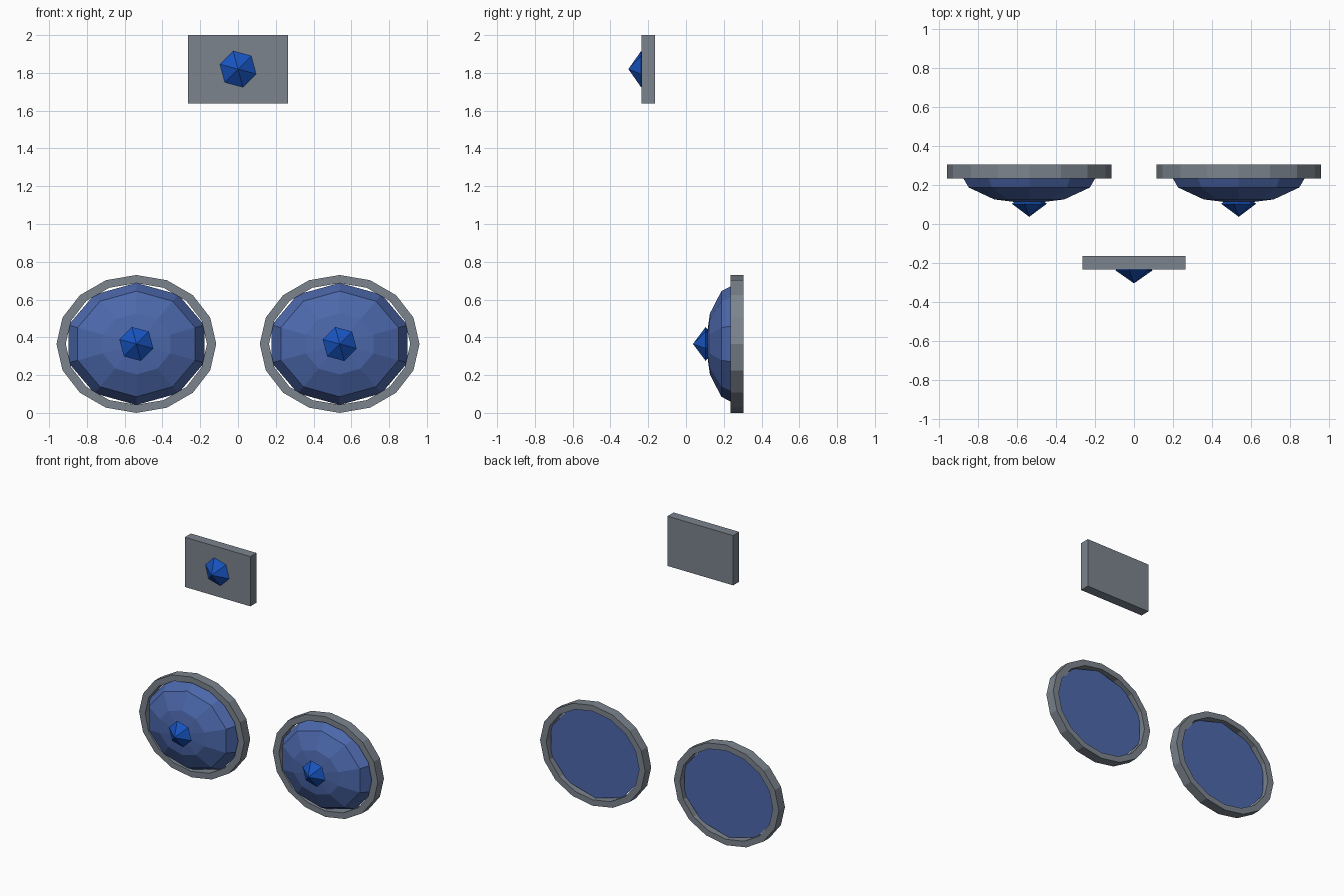
import bpy, bmesh
from math import sin, cos, pi, radians

if "Cube" in bpy.data.objects:
    bpy.data.objects.remove(bpy.data.objects["Cube"])


def material(name, rgb):
    m = bpy.data.materials.new(name)
    m.diffuse_color = (*rgb, 1)
    m.use_nodes = True
    m.node_tree.nodes["Principled BSDF"].inputs["Base Color"].default_value = m.diffuse_color
    return m


def build(name, bm, mat):
    bmesh.ops.recalc_face_normals(bm, faces=bm.faces)
    me = bpy.data.meshes.new(name)
    bm.to_mesh(me)
    bm.free()
    ob = bpy.data.objects.new(name, me)
    bpy.context.collection.objects.link(ob)
    me.materials.append(mat)
    return ob


def loop(bm, n, cx, cz, y, rx, rz, start=90):
    angles = [radians(start) + 2 * pi * i / n for i in range(n)]
    return [bm.verts.new((cx + rx * cos(a), y, cz + rz * sin(a))) for a in angles]


def bridge(bm, a, b):
    n = len(a)
    for i in range(n):
        j = (i + 1) % n
        bm.faces.new((a[i], a[j], b[j], b[i]))


def fan(bm, ring, tip):
    for i in range(len(ring)):
        bm.faces.new((ring[i], ring[(i + 1) % len(ring)], tip))


def rim(name, cx, cz, mat):
    bm = bmesh.new()
    loops = [loop(bm, 16, cx, cz, y, rx, rz) for y, rx, rz in
             ((0.235, 0.423, 0.365), (0.305, 0.423, 0.365),
              (0.305, 0.374, 0.322), (0.235, 0.374, 0.322))]
    for i in range(4):
        bridge(bm, loops[i], loops[(i + 1) % 4])
    build(name, bm, mat)


def dome(name, cx, cz, mat):
    bm = bmesh.new()
    depth, back = 0.167, 0.271
    loops = [loop(bm, 10, cx, cz, back - depth * cos(radians(t)),
                  0.378 * sin(radians(t)), 0.323 * sin(radians(t)))
             for t in (30, 60, 90)]
    fan(bm, loops[0], bm.verts.new((cx, back - depth, cz)))
    bridge(bm, loops[0], loops[1])
    bridge(bm, loops[1], loops[2])
    bm.faces.new(loops[2])
    build(name, bm, mat)


def gem(name, cx, y, cz, r, depth, mat):
    bm = bmesh.new()
    ring = loop(bm, 6, cx, cz, y, r, r, start=105)
    for d in (-depth, depth):
        fan(bm, ring, bm.verts.new((cx, y + d, cz)))
    build(name, bm, mat)


steel = material("steel_grey", (0.20, 0.23, 0.27))
dome_blue = material("dome_blue", (0.072, 0.138, 0.41))
gem_blue = material("gem_blue", (0.009, 0.089, 0.53))

# Upper plate with its gem
bm = bmesh.new()
bmesh.ops.create_cube(bm, size=1)
for v in bm.verts:
    v.co = (v.co.x * 0.528, v.co.y * 0.07 - 0.2, v.co.z * 0.362 + 1.819)
build("plate", bm, steel)
gem("plate_gem", 0, -0.238, 1.82, 0.099, 0.067, gem_blue)

# Pair of rimmed domes, each with a gem at the centre
for side, x in (("left", -0.538), ("right", 0.538)):
    rim(side + "_rim", x, 0.365, steel)
    dome(side + "_dome", x, 0.365, dome_blue)
    gem(side + "_gem", x, 0.104, 0.365, 0.093, 0.067, gem_blue)
